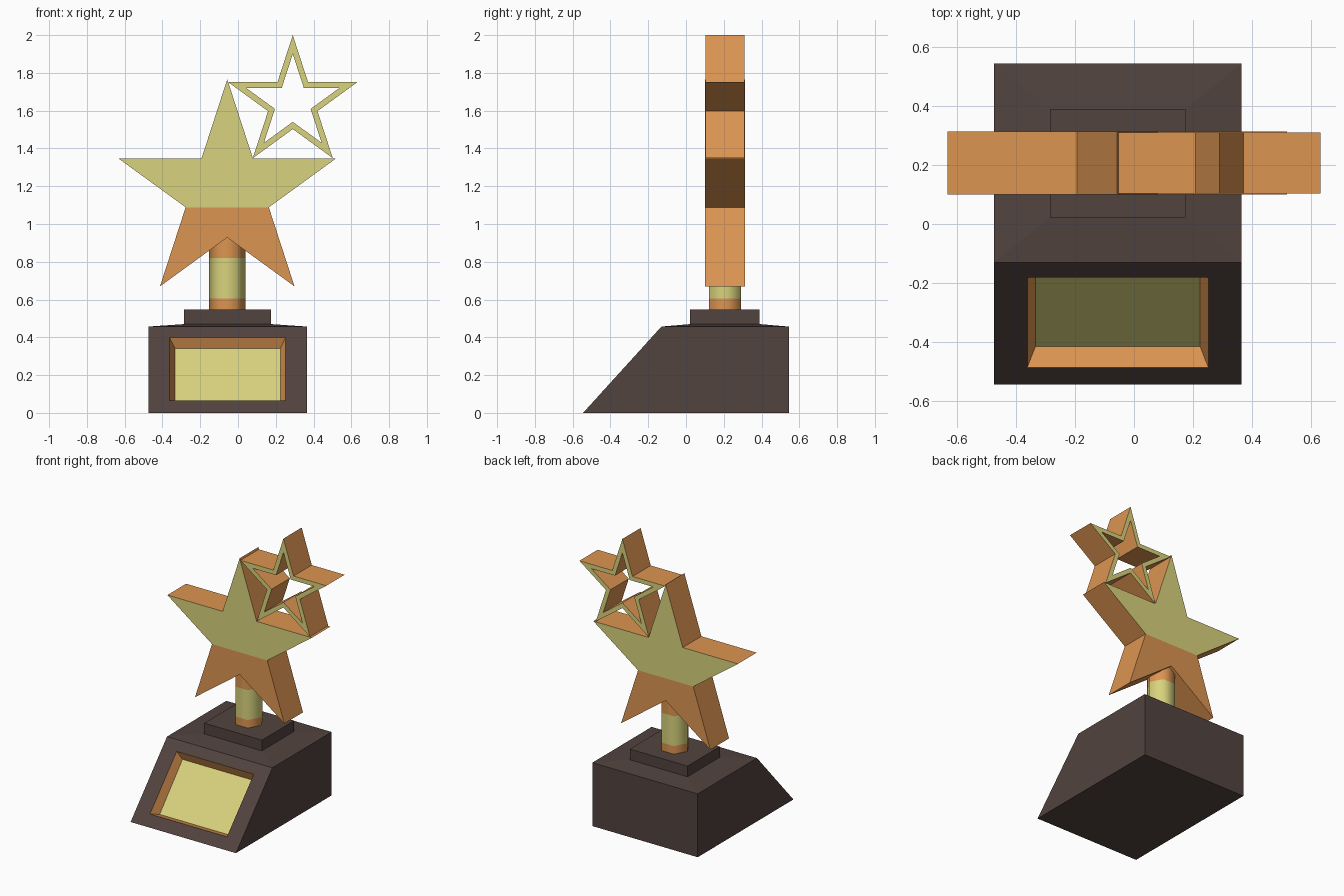
import bpy, bmesh, math
from mathutils import Vector

if "Cube" in bpy.data.objects:
    bpy.data.objects.remove(bpy.data.objects["Cube"])


def material(name, rgb):
    m = bpy.data.materials.new(name)
    m.diffuse_color = (*rgb, 1)
    m.use_nodes = True
    m.node_tree.nodes["Principled BSDF"].inputs["Base Color"].default_value = m.diffuse_color
    return m


GOLD = material("pale gold", (0.69, 0.65, 0.205))
BRONZE = material("bronze orange", (0.72, 0.30, 0.083))
BROWN = material("dark brown", (0.084, 0.057, 0.050))


def finish(name, bm, mats):
    bmesh.ops.recalc_face_normals(bm, faces=bm.faces)
    me = bpy.data.meshes.new(name)
    bm.to_mesh(me)
    bm.free()
    for m in mats:
        me.materials.append(m)
    ob = bpy.data.objects.new(name, me)
    bpy.context.collection.objects.link(ob)
    return ob


def prism(bm, points, shift):
    """Extrude a closed outline of 3D points along a vector."""
    shift = Vector(shift)
    a = [bm.verts.new(p) for p in points]
    b = [bm.verts.new(Vector(p) + shift) for p in points]
    n = len(a)
    caps = [bm.faces.new(a), bm.faces.new(b[::-1])]
    sides = [bm.faces.new((a[i], b[i], b[(i + 1) % n], a[(i + 1) % n])) for i in range(n)]
    return caps, sides


def nest(bm, face, place, mat=0):
    """Replace a face by a ring of quads around a smaller face; place() moves each corner."""
    outer = list(face.verts)
    inner = [bm.verts.new(place(v.co)) for v in outer]
    bmesh.ops.delete(bm, geom=[face], context='FACES_ONLY')
    for i in range(len(outer)):
        j = (i + 1) % len(outer)
        bm.faces.new((outer[i], outer[j], inner[j], inner[i])).material_index = mat
    return bm.faces.new(inner)


def star(cx, cz, r, y):
    pts = []
    for i in range(10):
        k = r if i % 2 == 0 else r * 0.382
        t = math.radians(36 * i)
        pts.append(Vector((cx + k * math.sin(t), y, cz + k * math.cos(t))))
    return pts


# Base: wedge block with a sloped top and a recessed plaque
CX = -0.055
bm = bmesh.new()
profile = [(-0.545, 0), (0.545, 0), (0.545, 0.457), (-0.13, 0.457)]
_, sides = prism(bm, [(CX - 0.42, y, z) for y, z in profile], (0.84, 0, 0))
top, slope = sides[2], sides[3]
nest(bm, top, lambda c: (CX + (0.23 if c.x > CX else -0.23), 0.39 if c.y > 0.2 else 0.022, 0.47))


def slope_point(half, low, high):
    return lambda c: (CX + (half if c.x > CX else -half), *(high if c.z > 0.2 else low))


f = nest(bm, slope, slope_point(0.307, (-0.486, 0.065), (-0.181, 0.40)))
f = nest(bm, f, slope_point(0.279, (-0.415, 0.043), (-0.155, 0.34)), 1)
f.material_index = 2
finish("base", bm, [BROWN, BRONZE, GOLD])

# Plinth
bm = bmesh.new()
prism(bm, [(CX + sx * 0.23, 0.206 + sy * 0.184, 0.46)
           for sx, sy in ((-1, -1), (1, -1), (1, 1), (-1, 1))], (0, 0, 0.087))
finish("plinth", bm, [BROWN])

# Post: six-sided, smooth, with bands by height
bm = bmesh.new()
levels = [0.53, 0.605, 0.82, 1.0]
rings = [[bm.verts.new((-0.057 + 0.0975 * math.cos(math.radians(60 * i)),
                        0.206 + 0.0975 * math.sin(math.radians(60 * i)), z))
          for i in range(6)] for z in levels]
for k in range(3):
    for i in range(6):
        j = (i + 1) % 6
        face = bm.faces.new((rings[k][i], rings[k][j], rings[k + 1][j], rings[k + 1][i]))
        face.material_index = 1 if k == 1 else 0
        face.smooth = True
bm.faces.new(rings[0][::-1])
bm.faces.new(rings[-1])
finish("post", bm, [BRONZE, GOLD])

# Large star: front and back are gold above the inner corners, bronze below
bm = bmesh.new()
R, CZ = 0.606, 1.16
prism(bm, star(-0.057, CZ, R, 0.10), (0, 0.213, 0))
split = CZ - R * 0.382 * math.cos(math.radians(72))
bmesh.ops.bisect_plane(bm, geom=bm.verts[:] + bm.edges[:] + bm.faces[:], dist=0.0005,
                       plane_co=(0, 0, split), plane_no=(0, 0, 1))
bm.normal_update()
for f in bm.faces:
    if abs(f.normal.y) > 0.9 and f.calc_center_median().z > split:
        f.material_index = 1
finish("large_star", bm, [BRONZE, GOLD])

# Small open star frame: gold front and back, bronze inside and outside
bm = bmesh.new()
loops = [[bm.verts.new(p) for p in star(0.29, 1.64, r, y)]
         for r, y in ((0.36, 0.103), (0.26, 0.103), (0.26, 0.311), (0.36, 0.311))]
for k in range(4):
    a, b = loops[k], loops[(k + 1) % 4]
    for i in range(10):
        j = (i + 1) % 10
        bm.faces.new((a[i], a[j], b[j], b[i])).material_index = 1 if k % 2 == 0 else 0
finish("small_star_frame", bm, [BRONZE, GOLD])
